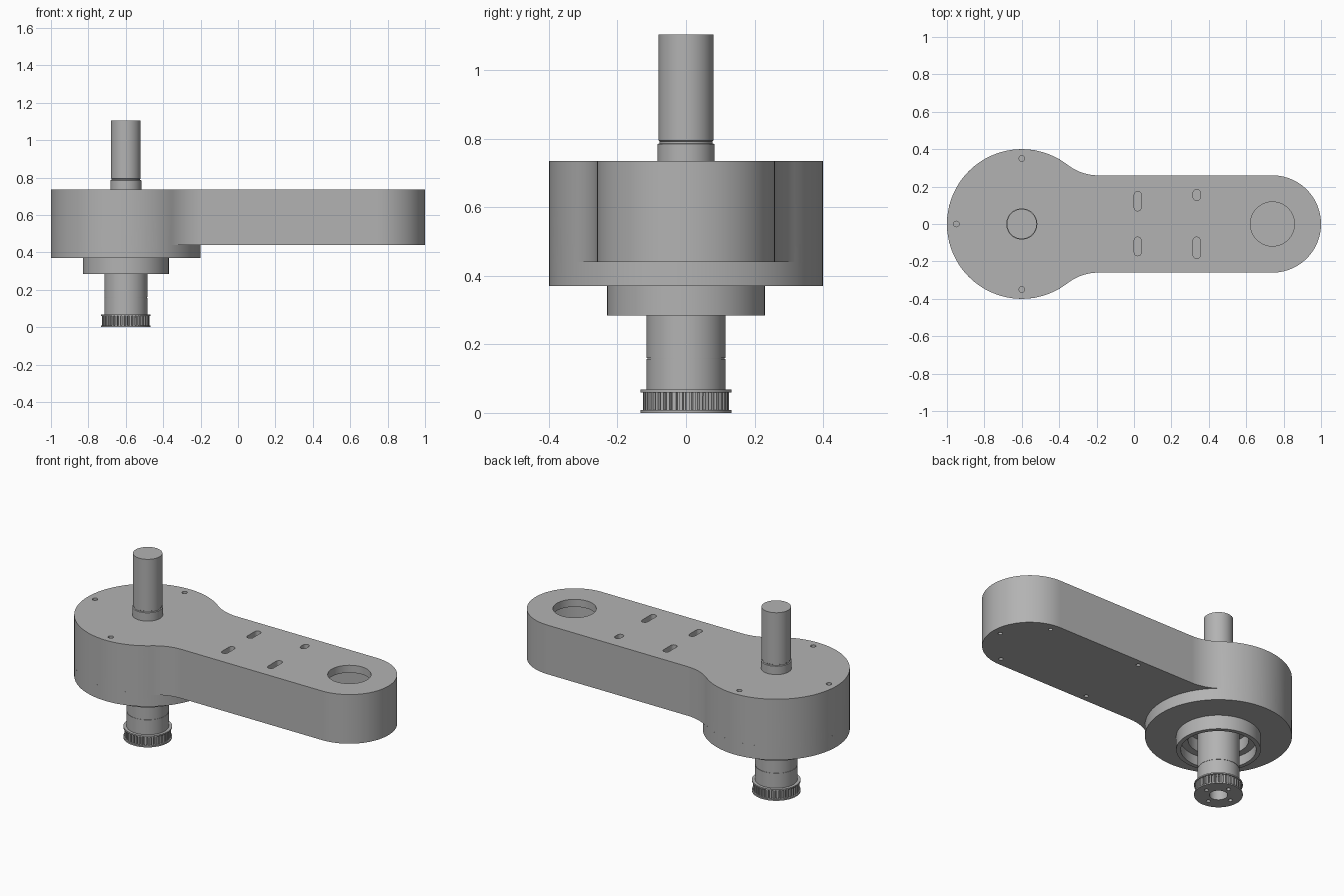
import bpy, bmesh
from math import pi, sin, cos, atan2, hypot, radians

if "Cube" in bpy.data.objects:
    bpy.data.objects.remove(bpy.data.objects["Cube"], do_unlink=True)

GREY = (0.45, 0.45, 0.45, 1)
metal = bpy.data.materials.new("grey metal")
metal.use_nodes = True
metal.diffuse_color = GREY
metal.node_tree.nodes["Principled BSDF"].inputs["Base Color"].default_value = GREY

AXIS = -0.6      # x of the shaft
TIP = 0.74       # x of the rounded arm end


def make(name, bm):
    bmesh.ops.recalc_face_normals(bm, faces=bm.faces)
    mesh = bpy.data.meshes.new(name)
    bm.to_mesh(mesh)
    bm.free()
    mesh.materials.append(metal)
    obj = bpy.data.objects.new(name, mesh)
    bpy.context.collection.objects.link(obj)
    return obj


def arc(cx, cy, r, a0, a1, n):
    return [(cx + r * cos(a0 + (a1 - a0) * i / n),
             cy + r * sin(a0 + (a1 - a0) * i / n)) for i in range(n + 1)]


def prism(name, pts, z0, z1):
    bm = bmesh.new()
    verts = [bm.verts.new((x, y, z0)) for x, y in pts]
    bmesh.ops.remove_doubles(bm, verts=verts, dist=0.0005)
    face = bm.faces.new([v for v in verts if v.is_valid])
    top = bmesh.ops.extrude_face_region(bm, geom=[face])["geom"]
    bmesh.ops.translate(bm, vec=(0, 0, z1 - z0),
                        verts=[v for v in top if isinstance(v, bmesh.types.BMVert)])
    return make(name, bm)


def disc(name, x, y, r, z0, z1, n=96):
    return prism(name, arc(x, y, r, 0, 2 * pi, n), z0, z1)


def slot(x, y0, y1, r, z0, z1):
    pts = arc(x, y1 - r, r, 0, pi, 12) + arc(x, y0 + r, r, pi, 2 * pi, 12)
    return prism("slot_cutter", pts, z0, z1)


def lathe(name, profile, n=96):
    bm = bmesh.new()
    verts = [bm.verts.new((r, 0, z)) for r, z in profile]
    edges = [bm.edges.new(p) for p in zip(verts, verts[1:])]
    bmesh.ops.spin(bm, geom=verts + edges, cent=(0, 0, 0), axis=(0, 0, 1),
                   angle=2 * pi, steps=n)
    bmesh.ops.remove_doubles(bm, verts=bm.verts, dist=0.0001)
    bmesh.ops.translate(bm, verts=bm.verts, vec=(AXIS, 0, 0))
    return make(name, bm)


def boolean(obj, other, operation="DIFFERENCE"):
    mod = obj.modifiers.new("cut", "BOOLEAN")
    mod.operation = operation
    mod.solver = "EXACT"
    mod.object = other
    bpy.context.view_layer.objects.active = obj
    bpy.ops.object.modifier_apply(modifier=mod.name)
    bpy.data.objects.remove(other, do_unlink=True)


def arm_outline(inset=0.0):
    # round head, concave fillets, straight arm and round tip
    head, half, fx, fr = 0.4, 0.26, -0.19, 0.27
    fy = half + fr
    t = atan2(fy, fx - AXIS)
    return (arc(AXIS, 0, head - inset, t, 2 * pi - t, 80)
            + arc(fx, -fy, fr + inset, pi - t, pi / 2, 16)
            + arc(TIP, 0, half - inset, -pi / 2, pi / 2, 48)
            + arc(fx, fy, fr + inset, -pi / 2, t - pi, 16))


# Hollow arm housing with the head disc beneath it
housing = prism("arm_housing", arm_outline(), 0.44, 0.735)
boolean(housing, disc("head_disc", AXIS, 0, 0.4, 0.37, 0.45, 144), "UNION")
boolean(housing, prism("cavity_cutter", arm_outline(0.03), 0.475, 0.69))

# Tip opening and adjustment slots in the top plate
boolean(housing, disc("opening_cutter", TIP, 0, 0.118, 0.6, 0.8))
for x, y0, y1 in ((0.02, 0.07, 0.175), (0.02, -0.17, -0.07),
                  (0.335, 0.125, 0.185), (0.335, -0.185, -0.07)):
    boolean(housing, slot(x, y0, y1, 0.019, 0.6, 0.8))

# Screw holes, top and bottom
for x, y in ((AXIS, 0.35), (AXIS, -0.35), (-0.95, 0)):
    boolean(housing, disc("screw_cutter", x, y, 0.015, 0.6, 0.8, 20))
for x, y in ((0.95, 0), (0.77, 0.21), (0.77, -0.21), (0.155, 0.22), (0.155, -0.22)):
    boolean(housing, disc("screw_cutter", x, y, 0.012, 0.4, 0.46, 20))

# Recess in the head for the bearing
boolean(housing, disc("recess_cutter", AXIS, 0, 0.165, 0.3, 0.42))

# Stepped bearing collar under the head
collar = lathe("bearing_collar", [(0.23, 0.372), (0.23, 0.285), (0.205, 0.285),
                                  (0.205, 0.345), (0.165, 0.345), (0.165, 0.372),
                                  (0.23, 0.372)])

# Lower sleeve with a fine groove, and stepped upper shaft
sleeve = lathe("lower_sleeve", [(0, 0.45), (0.115, 0.45), (0.115, 0.16), (0.113, 0.16),
                                (0.113, 0.157), (0.115, 0.157), (0.115, 0.05),
                                (0.05, 0.05), (0.05, 0.1), (0, 0.1)])
shaft = lathe("upper_shaft", [(0, 0.4), (0.083, 0.4), (0.083, 0.785), (0.077, 0.787),
                              (0.077, 0.793), (0.08, 0.795), (0.08, 1.105), (0, 1.105)])

# Toothed belt pulley between two flanges
TEETH = 40
rim = []
for i in range(TEETH):
    for step, r in ((0, 0.126), (0.5, 0.126), (0.6, 0.114), (0.9, 0.114)):
        a = 2 * pi * (i + step) / TEETH
        rim.append((AXIS + r * cos(a), r * sin(a)))
pulley = [prism("pulley_teeth", rim, 0.006, 0.063),
          disc("pulley_lower_flange", AXIS, 0, 0.1325, 0, 0.008),
          disc("pulley_upper_flange", AXIS, 0, 0.1325, 0.06, 0.068)]
for part in pulley:
    boolean(part, disc("bore_cutter", AXIS, 0, 0.05, -0.1, 0.2, 48))
for part in pulley[:2]:
    for k in range(4):
        a = k * pi / 2
        boolean(part, disc("pin_cutter", AXIS + 0.085 * cos(a), 0.085 * sin(a),
                           0.012, -0.1, 0.04, 16))

# Smooth round walls, crisp edges
bpy.ops.object.select_all(action="DESELECT")
for obj in [housing, collar, sleeve, shaft] + pulley:
    obj.select_set(True)
    bpy.context.view_layer.objects.active = obj
bpy.ops.object.shade_smooth_by_angle(angle=radians(30))
